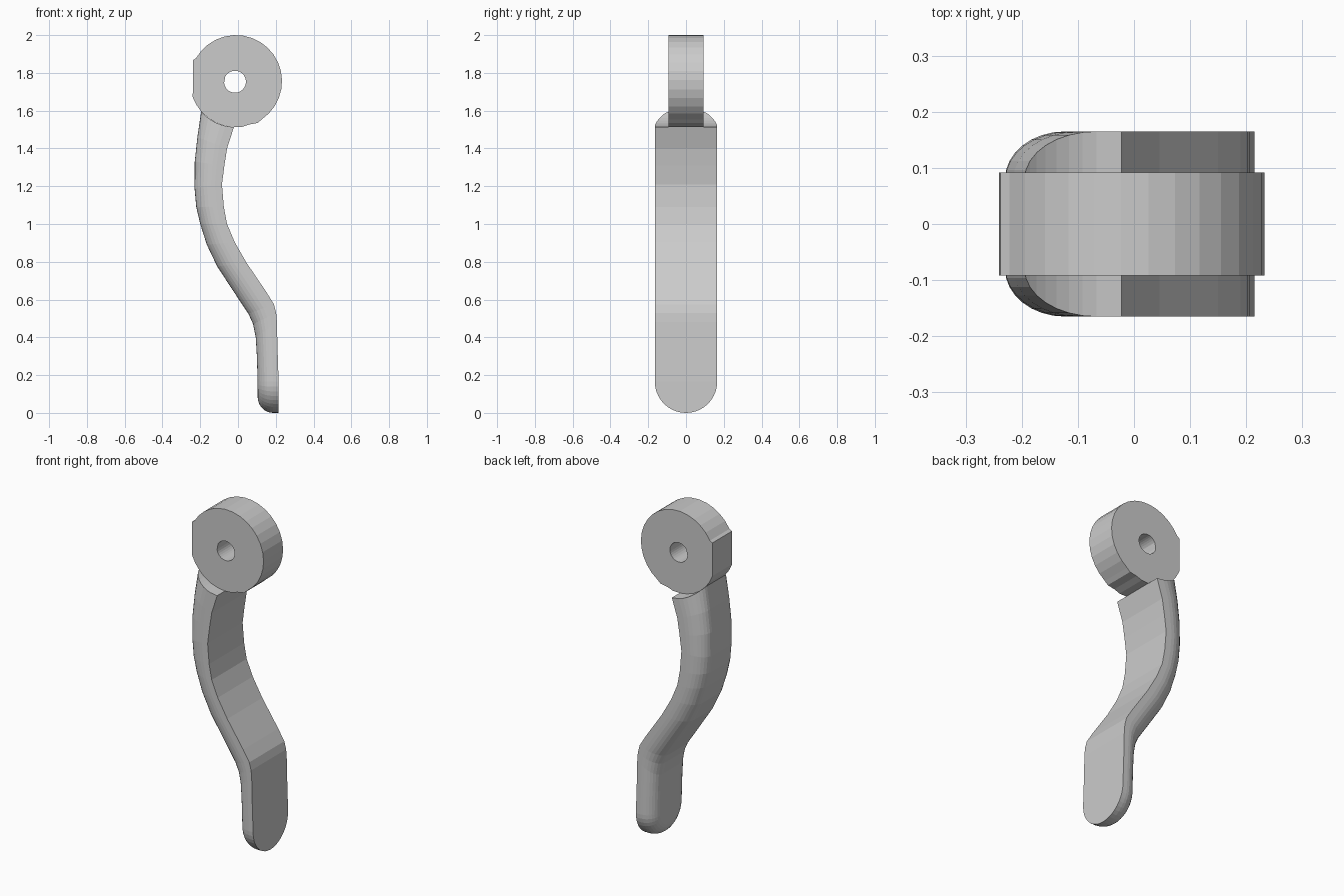
import bpy, bmesh
from math import sin, cos, pi, radians, sqrt, atan2

if "Cube" in bpy.data.objects:
    bpy.data.objects.remove(bpy.data.objects["Cube"])

CX, CZ, R = -0.011, 1.756, 0.244     # hub axis and radius
HOLE_X, HOLE_Z, HOLE_R = -0.016, 1.753, 0.058


def finish(bm, name):
    bmesh.ops.remove_doubles(bm, verts=bm.verts, dist=1e-5)
    bmesh.ops.recalc_face_normals(bm, faces=bm.faces)
    mesh = bpy.data.meshes.new(name)
    bm.to_mesh(mesh)
    bm.free()
    obj = bpy.data.objects.new(name, mesh)
    bpy.context.collection.objects.link(obj)
    return obj


def make_hub():
    # disc outline with a flat on the left and a small nick at lower right
    def arc(a, b, n):
        return [(CX + R * cos(radians(a + (b - a) * i / n)),
                 CZ + R * sin(radians(a + (b - a) * i / n))) for i in range(n + 1)]
    outline = arc(-56, 150, 18) + [(-0.238, 1.868), (-0.238, 1.73)]
    outline += arc(200, 278, 7) + [(0.06, 1.527), (0.105, 1.535)]
    bm = bmesh.new()
    rings = []
    for y in (-0.092, 0.092):
        outer = [bm.verts.new((x, y, z)) for x, z in outline]
        inner = []
        for x, z in outline:
            a = atan2(z - HOLE_Z, x - HOLE_X)
            inner.append(bm.verts.new((HOLE_X + HOLE_R * cos(a), y, HOLE_Z + HOLE_R * sin(a))))
        rings.append((outer, inner))
    (o0, i0), (o1, i1) = rings
    n = len(outline)
    for k in range(n):
        j = (k + 1) % n
        for a, b in ((o0, o1), (i0, i1), (o0, i0), (o1, i1)):
            bm.faces.new((a[k], a[j], b[j], b[k]))
    return finish(bm, "hub")


def make_arm():
    # paired rounded-side and flat-side points, from hub down to the tip
    back = [(-0.195, 1.595), (-0.215, 1.46), (-0.229, 1.33), (-0.23, 1.19), (-0.221, 1.09),
            (-0.2, 1.0), (-0.165, 0.89), (-0.11, 0.775), (-0.005, 0.615), (0.055, 0.525),
            (0.08, 0.47), (0.094, 0.4), (0.1, 0.3), (0.104, 0.165)]
    front = [(-0.022, 1.512), (-0.058, 1.4), (-0.072, 1.31), (-0.085, 1.21), (-0.075, 1.09),
             (-0.058, 1.0), (-0.018, 0.905), (0.045, 0.795), (0.15, 0.64), (0.19, 0.575),
             (0.202, 0.53), (0.206, 0.48), (0.209, 0.35), (0.215, 0.165)]
    half, fillet, steps, cap = 0.165, 0.085, 8, 10
    thick = 0.115
    flat = 1 - fillet / thick
    levels = [(0, 0)] + [(flat + (1 - flat) * sin(pi / 2 * i / steps),
                          fillet * (1 - cos(pi / 2 * i / steps))) for i in range(steps + 1)]
    bm = bmesh.new()
    layers = []
    for d, inset in levels:
        w = half - inset
        pairs = []
        for i, (b, f) in enumerate(zip(back, front)):
            x, z = f[0] + (b[0] - f[0]) * d, f[1] + (b[1] - f[1]) * d
            if i == 0:        # saddle against the hub
                z = CZ - sqrt(R * R - (x - CX) ** 2)
            pairs.append((x, z, w))
        x, z, _ = pairs[-1]
        for i in range(1, cap + 1):      # half-round tip
            a = pi / 2 * i / cap
            pairs.append((x, z - w * sin(a), w * cos(a)))
        layers.append([[bm.verts.new((x, s * y, z)) for s in (-1, 1)] for x, z, y in pairs])
    # flat face and rounded back face
    for layer in (layers[0], layers[-1]):
        for p, q in zip(layer, layer[1:]):
            bm.faces.new((p[0], p[1], q[1], q[0]))
    # side walls and saddle
    for a, b in zip(layers, layers[1:]):
        for s in (0, 1):
            for k in range(len(a) - 1):
                bm.faces.new((a[k][s], a[k + 1][s], b[k + 1][s], b[k][s]))
        bm.faces.new((a[0][0], a[0][1], b[0][1], b[0][0]))
    bmesh.ops.dissolve_degenerate(bm, dist=1e-5, edges=bm.edges)
    return finish(bm, "lever_arm")


make_hub()
make_arm()
